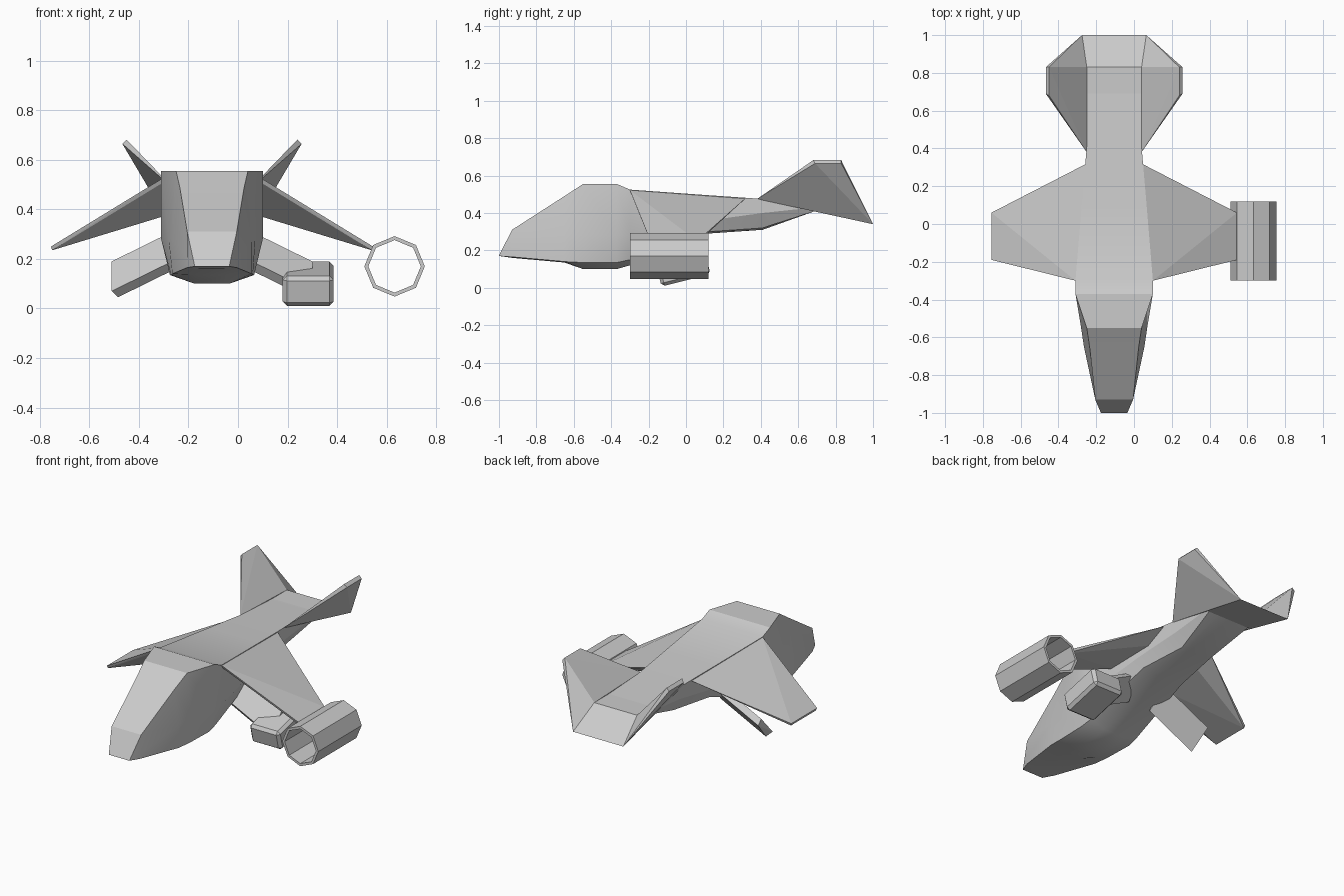
import bpy, bmesh, math
from mathutils import Vector

cube = bpy.data.objects.get("Cube")
if cube:
    bpy.data.objects.remove(cube, do_unlink=True)

CENTRE = -0.105  # centre line of the hull in x

grey = bpy.data.materials.new("plain_grey")
grey.use_nodes = True
tone = (0.6, 0.6, 0.6, 1)
grey.diffuse_color = tone
grey.node_tree.nodes["Principled BSDF"].inputs["Base Color"].default_value = tone


def finish(name, bm):
    bmesh.ops.remove_doubles(bm, verts=bm.verts, dist=0.0005)
    bmesh.ops.recalc_face_normals(bm, faces=bm.faces)
    mesh = bpy.data.meshes.new(name)
    bm.to_mesh(mesh)
    bm.free()
    mesh.materials.append(grey)
    obj = bpy.data.objects.new(name, mesh)
    bpy.context.collection.objects.link(obj)
    return obj


def smooth(obj, angle):
    bpy.ops.object.select_all(action='DESELECT')
    obj.select_set(True)
    bpy.context.view_layer.objects.active = obj
    bpy.ops.object.shade_smooth_by_angle(angle=math.radians(angle))


def hull(name, points, side=1):
    """Convex solid around points given as offsets from the centre line."""
    bm = bmesh.new()
    for x, y, z in points:
        bm.verts.new((CENTRE + side * x, y, z))
    bmesh.ops.convex_hull(bm, input=bm.verts)
    bmesh.ops.dissolve_limit(bm, angle_limit=0.02, verts=bm.verts, edges=bm.edges)
    return finish(name, bm)


def loft(name, sections):
    """Skin mirrored half sections: y, then (half width, z) from top to bottom."""
    bm = bmesh.new()
    rings = []
    for y, half in sections:
        loop = half + [(-w, z) for w, z in reversed(half)]
        rings.append([bm.verts.new((CENTRE + w, y, z)) for w, z in loop])
    for a, b in zip(rings, rings[1:]):
        for i in range(len(a)):
            j = (i + 1) % len(a)
            bm.faces.new((a[i], a[j], b[j], b[i]))
    bm.faces.new(rings[0])
    bm.faces.new(rings[-1])
    return finish(name, bm)


# Fuselage from nose to tail boom
nose = [(0.07, 0.172), (0.07, 0.171), (0.07, 0.17), (0.05, 0.17)]
fuselage = loft("fuselage", [
    (-1.0, nose),
    (-0.93, [(0.1, 0.31), (0.1, 0.2), (0.1, 0.165), (0.05, 0.16)]),
    (-0.65, [(0.13, 0.49), (0.16, 0.28), (0.16, 0.14), (0.06, 0.135)]),
    (-0.55, [(0.145, 0.555), (0.175, 0.28), (0.165, 0.135), (0.07, 0.1)]),
    (-0.37, [(0.205, 0.555), (0.205, 0.28), (0.17, 0.135), (0.07, 0.1)]),
    (-0.3, [(0.205, 0.525), (0.205, 0.28), (0.165, 0.15), (0.07, 0.12)]),
    (0.12, [(0.17, 0.495), (0.17, 0.36), (0.14, 0.3), (0.07, 0.29)]),
    (0.41, [(0.145, 0.475), (0.145, 0.4), (0.1, 0.32), (0.07, 0.31)]),
    (0.69, [(0.145, 0.46), (0.145, 0.43), (0.14, 0.41), (0.07, 0.41)]),
])
smooth(fuselage, 20)

# Sloping tail end between the fins
tail_half = [(0.145, 0.69, 0.46), (0.145, 0.83, 0.46), (0.15, 0.69, 0.41), (0.17, 1.0, 0.34)]
hull("tail_end", tail_half + [(-x, y, z) for x, y, z in tail_half])

for label, side in (("left", 1), ("right", -1)):
    # Main wing: thick wedge root, thin drooping tip
    hull(label + "_wing", [
        (0.17, -0.3, 0.525), (0.205, -0.3, 0.522), (0.145, 0.32, 0.48),
        (0.17, -0.1, 0.38), (0.14, 0.2, 0.41),
        (0.65, -0.19, 0.25), (0.65, 0.06, 0.25),
        (0.645, -0.185, 0.235), (0.645, 0.055, 0.235),
    ], side)

    # Canted tail fin
    hull(label + "_tail_fin", [
        (0.145, 0.38, 0.475), (0.145, 0.83, 0.46),
        (0.345, 0.68, 0.682), (0.345, 0.83, 0.682),
        (0.362, 0.69, 0.665), (0.362, 0.83, 0.665),
        (0.15, 0.69, 0.41), (0.17, 1.0, 0.34),
    ], side)

    # Steeply pitched lower winglet
    plate = []
    for x, drop in ((0.1, 0.0), (0.405, 0.15)):
        plate += [(x, 0.0, 0.34 - drop), (x, 0.03, 0.31 - drop),
                  (x, -0.11, 0.22 - drop), (x - 0.025, -0.08, 0.195 - drop)]
    hull(label + "_lower_winglet", plate, side)

# Bevelled pod under the left winglet, pitched nose down
bm = bmesh.new()
bmesh.ops.create_cube(bm, size=1)
bmesh.ops.scale(bm, vec=Vector((0.205, 0.27, 0.125)), verts=bm.verts)
bmesh.ops.bevel(bm, geom=bm.edges[:], offset=0.017, segments=1, affect='EDGES')
pod = finish("pod", bm)
pod.location = (0.283, -0.015, 0.1)
pod.rotation_euler.x = math.radians(14)

# Open eight-sided engine tube on the left wing tip
bm = bmesh.new()
loops = []
for radius, y in ((0.122, -0.3), (0.122, 0.12), (0.106, 0.12), (0.106, -0.3)):
    turns = [math.tau * k / 8 for k in range(8)]
    loops.append([bm.verts.new((0.632 + radius * math.cos(t), y,
                                0.17 + radius * math.sin(t))) for t in turns])
for n in range(4):
    a, b = loops[n], loops[(n + 1) % 4]
    for i in range(8):
        j = (i + 1) % 8
        bm.faces.new((a[i], a[j], b[j], b[i]))
finish("engine_tube", bm)
